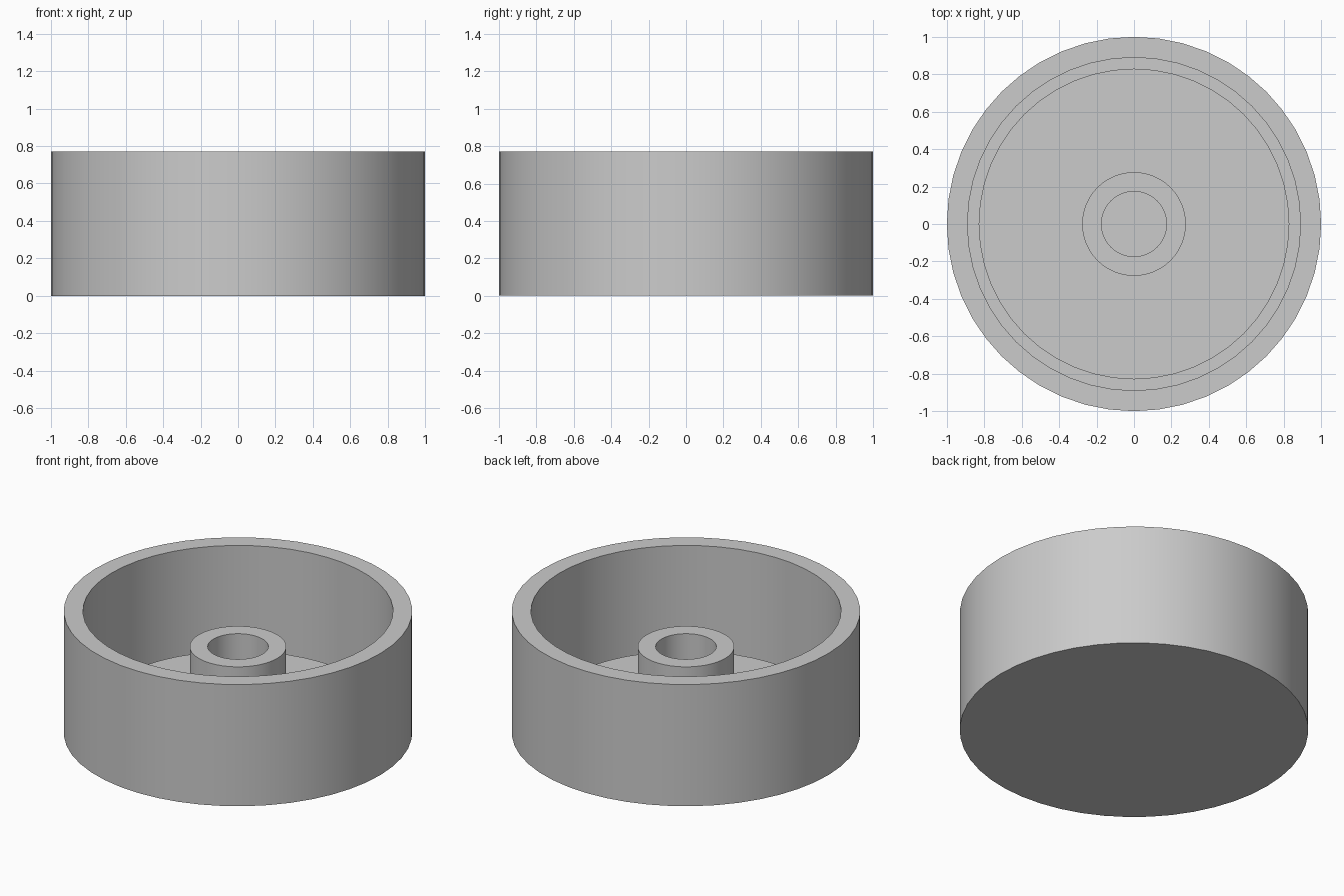
import bpy, bmesh, math

cube = bpy.data.objects.get("Cube")
if cube:
    bpy.data.objects.remove(cube, do_unlink=True)

SEGMENTS = 48

grey = bpy.data.materials.new("plain grey")
grey.use_nodes = True
colour = (0.6, 0.6, 0.6, 1)
grey.diffuse_color = colour
grey.node_tree.nodes["Principled BSDF"].inputs["Base Color"].default_value = colour


def lathe(name, profile):
    """Spin a (radius, height) profile around the z axis."""
    bm = bmesh.new()
    verts = [bm.verts.new((r, 0, z)) for r, z in profile]
    edges = [bm.edges.new(pair) for pair in zip(verts, verts[1:])]
    bmesh.ops.spin(bm, geom=verts + edges, cent=(0, 0, 0), axis=(0, 0, 1),
                   angle=math.tau, steps=SEGMENTS, use_duplicate=False)
    bmesh.ops.remove_doubles(bm, verts=bm.verts, dist=0.0001)
    bmesh.ops.recalc_face_normals(bm, faces=bm.faces)
    mesh = bpy.data.meshes.new(name)
    bm.to_mesh(mesh)
    bm.free()
    obj = bpy.data.objects.new(name, mesh)
    bpy.context.collection.objects.link(obj)
    mesh.materials.append(grey)
    bpy.ops.object.select_all(action="DESELECT")
    obj.select_set(True)
    bpy.context.view_layer.objects.active = obj
    bpy.ops.object.shade_smooth_by_angle(angle=math.radians(30))
    return obj


HEIGHT, FLOOR, GROOVE = 0.77, 0.13, 0.07

# Open cup with thick wall, narrow groove at the wall foot, raised floor
# and a central hollow boss
lathe("cup_with_boss", [
    (0, 0), (1, 0), (1, HEIGHT), (0.89, HEIGHT),
    (0.89, GROOVE), (0.83, GROOVE), (0.83, FLOOR),
    (0.277, FLOOR), (0.277, 0.545), (0.174, 0.545),
    (0.174, FLOOR), (0, FLOOR),
])
